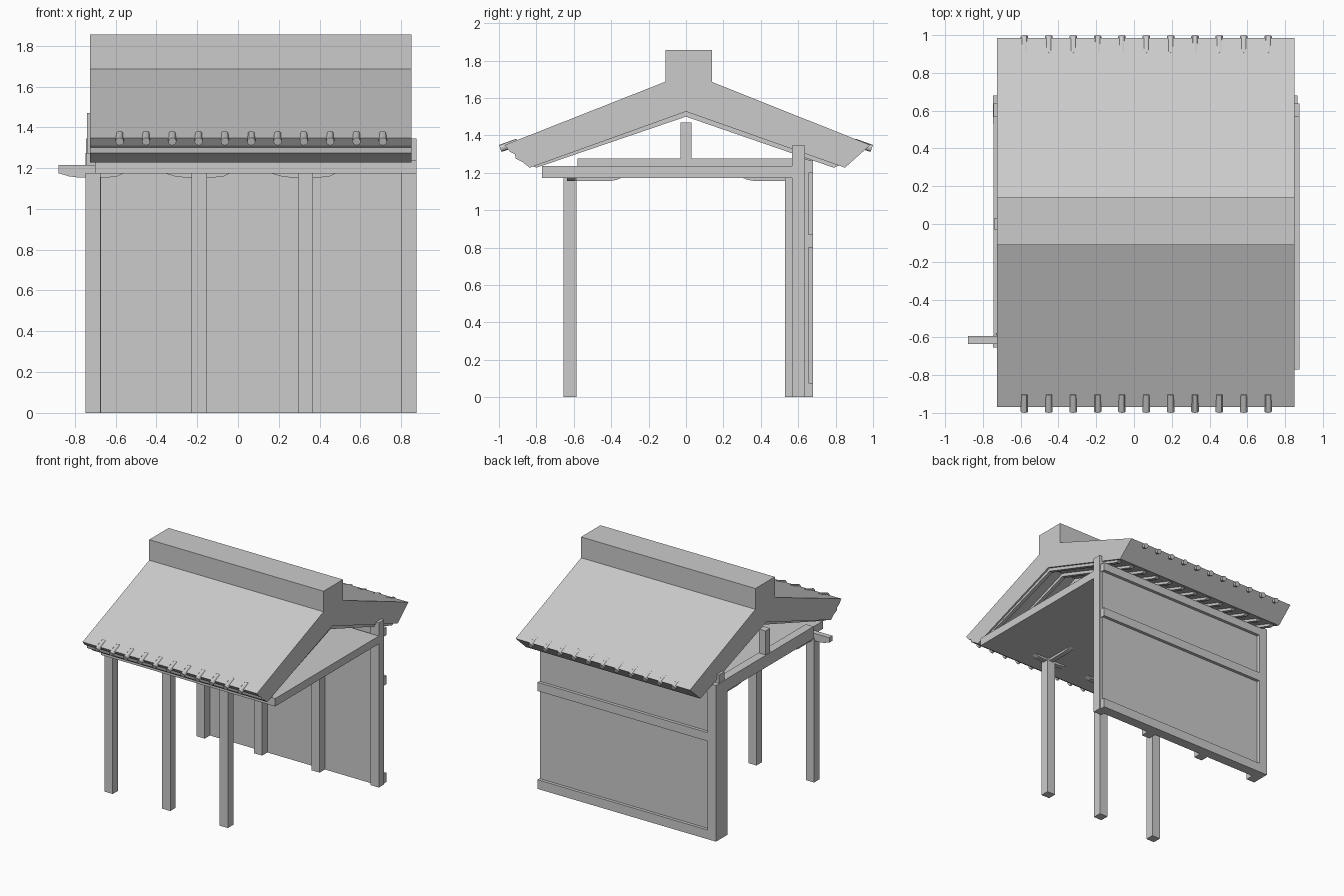
import bpy, math
from mathutils import Vector

if "Cube" in bpy.data.objects:
    bpy.data.objects.remove(bpy.data.objects["Cube"])


def mesh(name, verts, faces):
    me = bpy.data.meshes.new(name)
    me.from_pydata(verts, [], faces)
    me.update()
    ob = bpy.data.objects.new(name, me)
    bpy.context.collection.objects.link(ob)
    return ob


def prism(name, profile, a, b, axis='x'):
    """Extrude a 2D profile: (y, z) along x, or (x, z) along y."""
    area = sum(p[0] * q[1] - q[0] * p[1]
               for p, q in zip(profile, profile[1:] + profile[:1]))
    if (area < 0) == (axis == 'x'):
        profile = profile[::-1]
    n = len(profile)
    put = (lambda t, p: (t, p[0], p[1])) if axis == 'x' else (lambda t, p: (p[0], t, p[1]))
    verts = [put(a, p) for p in profile] + [put(b, p) for p in profile]
    faces = [tuple(reversed(range(n))), tuple(range(n, 2 * n))]
    faces += [(i, (i + 1) % n, n + (i + 1) % n, n + i) for i in range(n)]
    return mesh(name, verts, faces)


def box(name, x0, x1, y0, y1, z0, z1):
    return prism(name, [(y0, z0), (y1, z0), (y1, z1), (y0, z1)], x0, x1)


def rod(name, p, q, r):
    p, q = Vector(p), Vector(q)
    d = q - p
    bpy.ops.mesh.primitive_cylinder_add(vertices=12, radius=r, depth=d.length,
                                        location=(p + q) / 2)
    ob = bpy.context.object
    ob.name = name
    ob.rotation_euler = d.to_track_quat('Z', 'Y').to_euler()
    bpy.ops.object.shade_smooth_by_angle()


# Roof: one solid with ridge box and stepped front eave
prism("roof", [(-0.97, 1.348), (-0.11, 1.687), (-0.11, 1.855), (0.14, 1.855),
               (0.14, 1.685), (0.985, 1.348), (0.85, 1.227), (0, 1.527),
               (-0.835, 1.227), (-0.875, 1.258), (-0.91, 1.275),
               (-0.915, 1.30), (-0.94, 1.312)], -0.725, 0.85)

# Round tile ends and rafters, repeated along both eaves
for i in range(11):
    x = -0.58 + 0.129 * i
    for s in (-1, 1):
        rod("tile_end", (x, s * 0.90, 1.363), (x, s * 0.993, 1.33), 0.02)
for i in range(13):
    x = -0.70 + 0.1255 * i
    for s, end in ((-1, 0.80), (1, 0.79)):
        prism("rafter", [(0, 1.5), (s * end, 1.227), (s * (end + 0.03), 1.24), (0, 1.529)],
              x, x + 0.03)

# Flat ceiling slab
box("ceiling_slab", -0.70, 0.875, -0.77, 0.57, 1.173, 1.237)

# Frames: posts, cross beams, king posts and brackets
for x in (-0.71, -0.19, 0.33):
    box("front_post", x - 0.037, x + 0.037, -0.655, -0.585, 0, 1.175)
    box("back_post", x - 0.037, x + 0.037, 0.53, 0.60, 0, 1.175)
    box("cross_beam", x - 0.035, x + 0.035, -0.58, 0.57, 1.175, 1.275)
    box("king_post", x - 0.03, x + 0.03, -0.03, 0.03, 1.275, 1.47)
    prism("front_bracket", [(x - 0.17, 1.175), (x - 0.17, 1.215), (x + 0.17, 1.215),
                            (x + 0.17, 1.185), (x + 0.12, 1.16), (x + 0.08, 1.155),
                            (x - 0.08, 1.155), (x - 0.12, 1.16)], -0.635, -0.592, 'y')
    prism("inner_bracket", [(-0.62, 1.2), (-0.62, 1.155), (-0.41, 1.155), (-0.37, 1.162),
                            (-0.33, 1.18), (-0.33, 1.2)], x - 0.02, x + 0.02)
    prism("back_bracket", [(0.55, 1.2), (0.55, 1.155), (0.37, 1.155), (0.33, 1.162),
                           (0.285, 1.18), (0.285, 1.2)], x - 0.02, x + 0.02)

# Projecting arm at the front left corner
prism("corner_arm", [(-0.69, 1.215), (-0.88, 1.215), (-0.88, 1.18), (-0.82, 1.16),
                     (-0.75, 1.155), (-0.69, 1.155)], -0.635, -0.592, 'y')

# Back wall: corner posts, panel and rails
box("wall_post_left", -0.747, -0.672, 0.53, 0.68, 0, 1.275)
box("wall_post_left_top", -0.745, -0.675, 0.567, 0.637, 1.2, 1.345)
box("wall_post_right", 0.80, 0.875, 0.567, 0.637, 0, 1.345)
box("wall_panel", -0.70, 0.86, 0.597, 0.655, 0, 1.27)
for z0, z1 in ((0, 0.075), (0.80, 0.87), (1.2, 1.265)):
    box("wall_rail", -0.70, 0.866, 0.597, 0.68, z0, z1)
